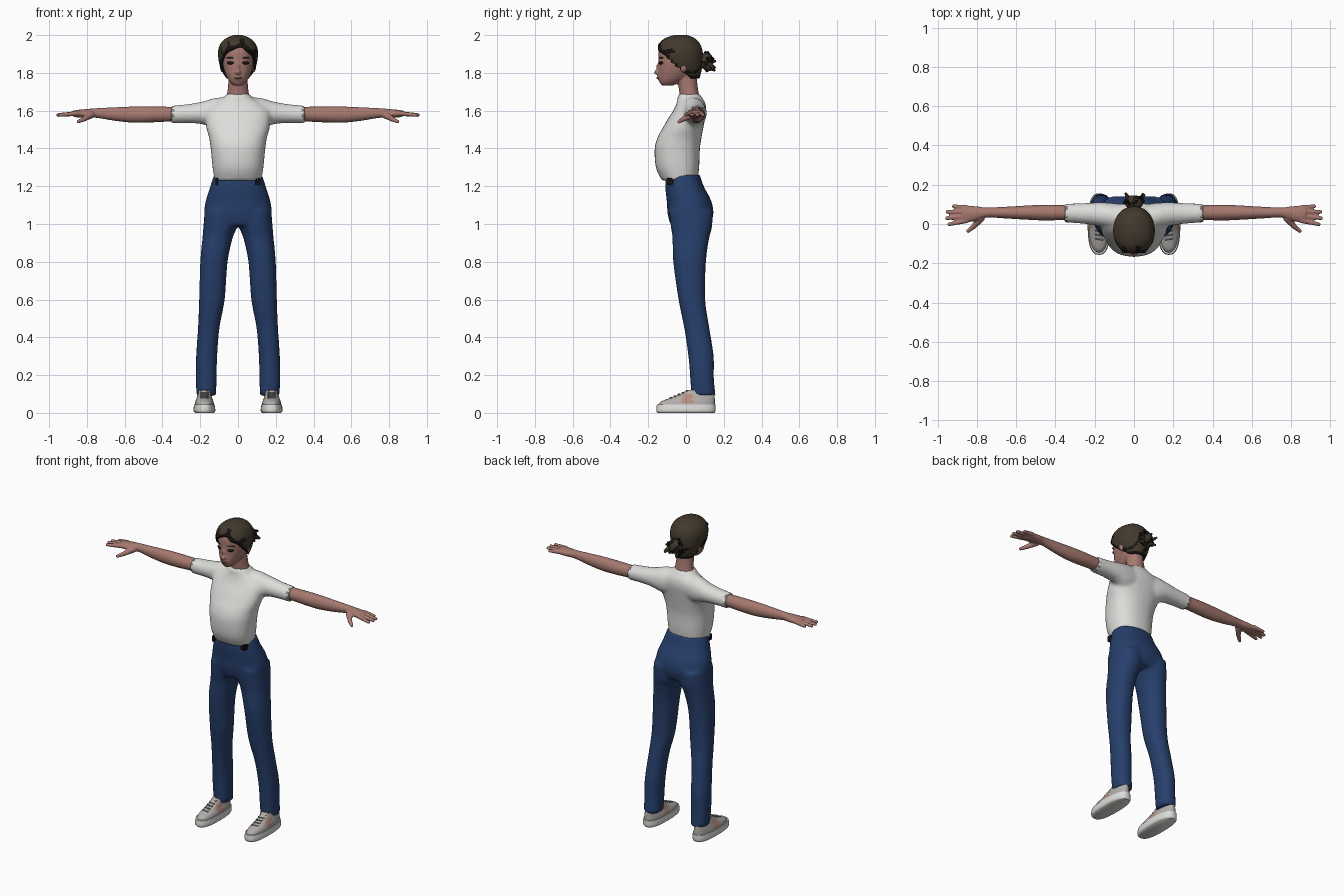
import bpy, bmesh, math, random
from mathutils import Vector, Matrix

if "Cube" in bpy.data.objects:
    bpy.data.objects.remove(bpy.data.objects["Cube"])

random.seed(4)


def colour(name, r, g, b):
    m = bpy.data.materials.new(name)
    m.diffuse_color = (r, g, b, 1)
    m.use_nodes = True
    m.node_tree.nodes["Principled BSDF"].inputs["Base Color"].default_value = m.diffuse_color
    return m


SKIN = colour("skin", .38, .19, .16)
WHITE = colour("white_cotton", .72, .72, .70)
DENIM = colour("blue_denim", .02, .05, .15)
HAIR = colour("brown_hair", .055, .041, .026)
DARK = colour("near_black", .008, .007, .006)
CANVAS = colour("grey_canvas", .45, .42, .40)
TAN = colour("tan_panel", .48, .27, .21)
LIPS = colour("lips", .25, .10, .09)
GREY = colour("grey_trim", .22, .22, .22)


def spline(rows, k):
    """Resample section rows with a Catmull-Rom curve."""
    out = []
    for i in range(len(rows) - 1):
        p = [rows[max(0, min(len(rows) - 1, i + d))] for d in (-1, 0, 1, 2)]
        for j in range(k):
            t = j / k
            out.append([.5 * (2 * b + (c - a) * t + (2*a - 5*b + 4*c - d) * t * t
                              + (3*b - a - 3*c + d) * t ** 3) for a, b, c, d in zip(*p)])
    return out + [list(rows[-1])]


def loft(bm, rows, axis="Z", side=1, n=28, k=4, power=2.0):
    """Rows are (position along axis, a0, a1, b0, b1)."""
    rings = []
    for t, a0, a1, b0, b1 in spline(rows, k):
        ring = []
        for i in range(n):
            w = 2 * math.pi * i / n
            c, s = math.cos(w), math.sin(w)
            a = (a0 + a1) / 2 + (a1 - a0) / 2 * math.copysign(abs(c) ** (2 / power), c)
            b = (b0 + b1) / 2 + (b1 - b0) / 2 * math.copysign(abs(s) ** (2 / power), s)
            x, y, z = {"Z": (a, b, t), "X": (t, a, b), "Y": (a, t, b)}[axis]
            ring.append(bm.verts.new((x * side, y, z)))
        rings.append(ring)
    for r, q in zip(rings, rings[1:]):
        for i in range(n):
            bm.faces.new((r[i], r[(i + 1) % n], q[(i + 1) % n], q[i]))
    bm.faces.new(rings[0])
    bm.faces.new(rings[-1])


def sym(rows):
    """(z, half width, y0, y1) to full section rows."""
    return [(z, -w, w, a, b) for z, w, a, b in rows]


def ball(bm, pos, size, turn=0):
    m = Matrix.Translation(pos) @ Matrix.Rotation(turn, 4, "Z") @ Matrix.Diagonal((*size, 1))
    bmesh.ops.create_icosphere(bm, subdivisions=3, radius=1, matrix=m)


def rod(bm, p, q, r0, r1, seg=8):
    p, q = Vector(p), Vector(q)
    m = Matrix.Translation((p + q) / 2) @ (q - p).to_track_quat("Z", "Y").to_matrix().to_4x4()
    bmesh.ops.create_cone(bm, cap_ends=True, segments=seg, radius1=r0, radius2=r1,
                          depth=(q - p).length, matrix=m)


def part(name, bm, mats, voxel=0, smooth=0, rule=None):
    bmesh.ops.recalc_face_normals(bm, faces=bm.faces)
    me = bpy.data.meshes.new(name)
    bm.to_mesh(me)
    bm.free()
    ob = bpy.data.objects.new(name, me)
    bpy.context.collection.objects.link(ob)
    if voxel:
        mod = ob.modifiers.new("blend", "REMESH")
        mod.mode, mod.voxel_size = "VOXEL", voxel
        if smooth:
            mod = ob.modifiers.new("soften", "SMOOTH")
            mod.factor, mod.iterations = .5, smooth
        dg = bpy.context.evaluated_depsgraph_get()
        new = bpy.data.meshes.new_from_object(ob.evaluated_get(dg))
        ob.modifiers.clear()
        ob.data = new
    ob.data.materials.clear()
    for m in mats:
        ob.data.materials.append(m)
    for f in ob.data.polygons:
        f.use_smooth = True
        f.material_index = rule(f.center) if rule else 0
    bpy.ops.object.select_all(action="DESELECT")
    bpy.context.view_layer.objects.active = ob
    ob.select_set(True)
    bpy.ops.object.shade_smooth_by_angle(angle=math.radians(50))
    return ob


SIDES = (-1, 1)

# Shirt: torso and sleeves blended together
bm = bmesh.new()
loft(bm, sym([(1.23, .124, -.128, .062), (1.30, .135, -.160, .070), (1.40, .145, -.166, .074),
              (1.46, .154, -.150, .083), (1.50, .166, -.128, .090), (1.55, .172, -.100, .100),
              (1.60, .170, -.068, .108), (1.64, .125, -.050, .102), (1.665, .082, -.045, .088),
              (1.69, .060, -.043, .072)]), power=2.3)
for s in SIDES:
    loft(bm, [(.05, -.03, .10, 1.51, 1.672), (.12, -.025, .108, 1.505, 1.668),
              (.19, -.008, .110, 1.528, 1.648), (.27, .002, .106, 1.534, 1.634),
              (.355, .008, .103, 1.532, 1.627)], "X", s)
part("shirt", bm, [WHITE, GREY], .011, 5,
     lambda c: int(abs(c.x) > .343 + .008 * math.sin(c.z * 190 + c.y * 130)))

# Jeans: pelvis and legs blended together
bm = bmesh.new()
loft(bm, sym([(.99, .165, -.080, .125), (1.05, .180, -.097, .145), (1.12, .172, -.102, .135),
              (1.20, .147, -.110, .094), (1.262, .128, -.106, .073)]), power=2.2)
for s in SIDES:
    loft(bm, [(1.07, .012, .176, -.09, .143), (.98, .008, .184, -.08, .138),
              (.93, .027, .188, -.072, .124), (.80, .055, .200, -.068, .106),
              (.60, .070, .206, -.040, .102), (.45, .098, .212, -.010, .124),
              (.30, .110, .222, .012, .147), (.18, .113, .224, .022, .148),
              (.09, .116, .219, .028, .158)], "Z", s, power=2.2)
part("jeans", bm, [DENIM], .012, 5)

# Belt loops at the front of the waistband
bm = bmesh.new()
for x in (-.112, .095, .112):
    bmesh.ops.create_cube(bm, size=1, matrix=Matrix.Translation((x, -.078, 1.225))
                          @ Matrix.Diagonal((.012, .045, .035, 1)))
part("belt_loops", bm, [DARK])

# Arms with hands, fingers and thumb
for s, label in ((-1, "right"), (1, "left")):
    bm = bmesh.new()
    loft(bm, [(.30, .022, .094, 1.546, 1.620), (.45, .018, .098, 1.538, 1.622),
              (.55, .022, .094, 1.536, 1.622), (.65, .028, .088, 1.546, 1.618),
              (.75, .033, .084, 1.562, 1.613), (.80, .018, .090, 1.562, 1.609),
              (.85, .008, .093, 1.564, 1.604), (.875, .010, .093, 1.570, 1.600)], "X", s)
    for y, tip_x, tip_y in ((.018, .942, -.002), (.040, .953, .030),
                            (.062, .950, .062), (.083, .918, .090)):
        a, b = (s * .85, y, 1.586), (s * tip_x, tip_y, 1.577)
        rod(bm, a, b, .014, .010)
        ball(bm, b, (.010, .010, .010))
    a, b, c = (s * .775, .035, 1.580), (s * .815, -.012, 1.556), (s * .845, -.036, 1.542)
    rod(bm, a, b, .021, .014)
    rod(bm, b, c, .014, .010)
    ball(bm, b, (.014, .014, .014))
    ball(bm, c, (.010, .010, .010))
    part(label + "_arm", bm, [SKIN], .0055, 2)

# Head, neck, nose and ears
bm = bmesh.new()
loft(bm, sym([(1.64, .070, -.03, .08), (1.70, .056, -.036, .066),
              (1.78, .050, -.048, .056), (1.84, .050, -.05, .05)]))
loft(bm, sym([(1.733, .022, -.126, -.07), (1.75, .042, -.140, -.03), (1.78, .061, -.147, .02),
              (1.82, .076, -.146, .05), (1.87, .084, -.146, .066), (1.92, .083, -.144, .068),
              (1.96, .068, -.122, .055), (1.985, .035, -.080, .02)]), power=2.15)
ball(bm, (0, -.148, 1.803), (.016, .022, .014))
ball(bm, (0, -.142, 1.828), (.010, .016, .030))
ball(bm, (0, -.144, 1.774), (.022, .010, .010))
for s in SIDES:
    ball(bm, (s * .083, -.012, 1.832), (.012, .020, .030), s * .3)
part("head", bm, [SKIN], .006, 3)

# Eyes, brows and lips
for s, label in ((-1, "right"), (1, "left")):
    bm = bmesh.new()
    ball(bm, (s * .039, -.132, 1.853), (.021, .009, .009), s * .4)
    part(label + "_eye", bm, [DARK])
    bm = bmesh.new()
    ball(bm, (s * .041, -.132, 1.880), (.024, .008, .004), s * .4)
    part(label + "_brow", bm, [HAIR])
bm = bmesh.new()
ball(bm, (0, -.149, 1.774), (.021, .008, .006))
part("lips", bm, [LIPS])


# Hair cap trimmed along the hairline, darker in strands and at its edge
def above(c):
    return c.z - max(1.772, 1.935 - (c.y + .145) * .92 - 2 * (c.x - .015) ** 2)


def strand(c):
    wave = math.sin(c.x * 75 + c.z * 60 + 2 * math.sin(c.y * 30))
    return int(above(c) < .012 or (wave > .72 and above(c) < .075))


bm = bmesh.new()
loft(bm, sym([(1.765, .062, -.10, .070), (1.82, .090, -.145, .084), (1.87, .103, -.153, .089),
              (1.92, .105, -.154, .087), (1.96, .089, -.138, .070), (1.985, .060, -.108, .043),
              (2.0, .022, -.065, .005)]), n=64, k=7, power=2.1)
bmesh.ops.delete(bm, geom=[f for f in bm.faces if above(f.calc_center_median()) < 0],
                 context="FACES")
hair = part("hair_cap", bm, [HAIR, DARK], rule=strand)
mod = hair.modifiers.new("thickness", "SOLIDIFY")
mod.thickness, mod.offset = .016, -1

# Swept fringe along the forehead
bm = bmesh.new()
for s, end in ((-1, (-.088, -.085, 1.885)), (1, (.092, -.085, 1.885))):
    mid = (s * .05, -.136, 1.925)
    rod(bm, (.02, -.136, 1.952), mid, .012, .014)
    rod(bm, mid, end, .014, .010)
    ball(bm, mid, (.014, .014, .014))
part("fringe", bm, [DARK], .006, 2)

# Messy bun with loose tufts
bm = bmesh.new()
ball(bm, (0, .108, 1.862), (.046, .038, .046))
part("bun", bm, [HAIR, DARK], rule=lambda c: int(math.sin(c.x * 110 + c.z * 90) > .5))
for name, mat, count in (("bun_tufts", HAIR, 14), ("dark_bun_tufts", DARK, 10)):
    bm = bmesh.new()
    for i in range(count):
        w = random.uniform(0, 2 * math.pi)
        r = random.uniform(.045, .066)
        tip = (math.cos(w) * r * .95, random.uniform(.10, .162), 1.856 + math.sin(w) * r)
        rod(bm, (math.cos(w + .7) * .025, .105, 1.86 + math.sin(w + .7) * .025),
            tip, .016, .006, 6)
    part(name, bm, [mat])


# Shoes: sole, upper with side panel, laces
def upper_rule(c):
    return int(-.045 + c.z * .3 < c.y < .01 + c.z * .3 and .05 < c.z < .10)


for s, label in ((-1, "right"), (1, "left")):
    bm = bmesh.new()
    loft(bm, [(0, .128, .228, -.150, .150), (.012, .120, .236, -.157, .156),
              (.045, .124, .232, -.154, .156)], "Z", s, 40, 3, 2.6)
    part(label + "_sole", bm, [WHITE])
    bm = bmesh.new()
    loft(bm, [(.035, .126, .230, -.150, .153), (.060, .130, .226, -.132, .153),
              (.080, .138, .219, -.080, .152), (.100, .143, .212, -.030, .150),
              (.122, .146, .208, .005, .148)], "Z", s, 40, 4, 2.4)
    part(label + "_upper", bm, [CANVAS, TAN], rule=upper_rule)
    bm = bmesh.new()
    for i in range(5):
        y, z = -.082 + i * .021, .079 + i * .009
        rod(bm, (s * .158, y, z), (s * .198, y + .006, z), .005, .005, 6)
    part(label + "_laces", bm, [GREY])
